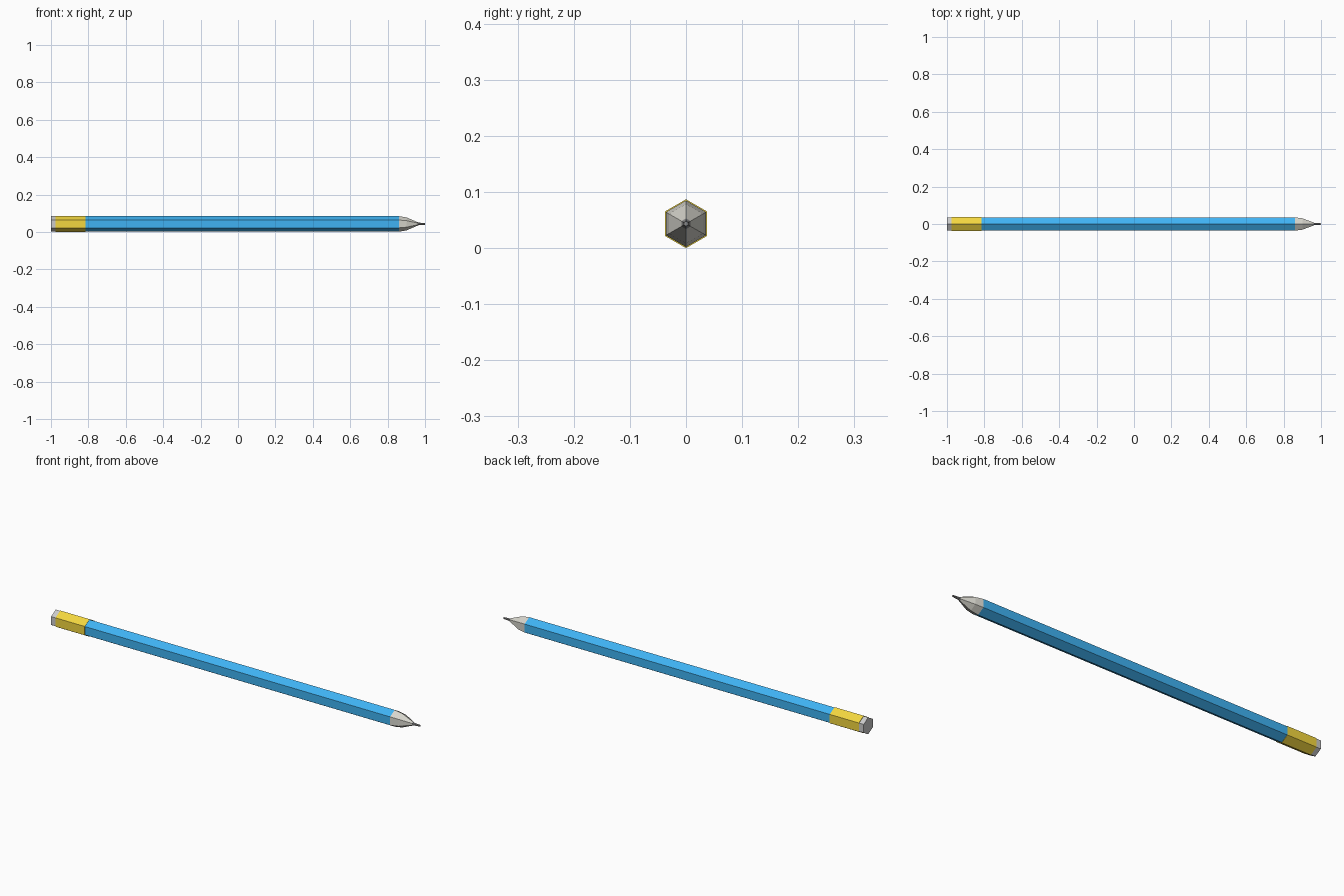
import bpy, bmesh, math

if "Cube" in bpy.data.objects:
    bpy.data.objects.remove(bpy.data.objects["Cube"])

CZ = 0.0435   # height of the pencil axis
SIDES = 6


def material(name, rgb):
    m = bpy.data.materials.new(name)
    m.diffuse_color = (*rgb, 1)
    m.use_nodes = True
    m.node_tree.nodes["Principled BSDF"].inputs["Base Color"].default_value = m.diffuse_color
    return m


def hex_loft(name, profile, mat=None):
    """Hexagonal solid along x from (x, corner radius) stations."""
    bm = bmesh.new()
    rings = []
    for x, r in profile:
        angles = [math.pi / 2 + i * math.tau / SIDES for i in range(SIDES)]
        rings.append([bm.verts.new((x, r * math.cos(a), CZ + r * math.sin(a)))
                      for a in angles])
    for a, b in zip(rings, rings[1:]):
        for i in range(SIDES):
            j = (i + 1) % SIDES
            bm.faces.new((a[i], a[j], b[j], b[i]))
    bm.faces.new(rings[0])
    bm.faces.new(rings[-1])
    bmesh.ops.recalc_face_normals(bm, faces=bm.faces)
    me = bpy.data.meshes.new(name)
    bm.to_mesh(me)
    bm.free()
    ob = bpy.data.objects.new(name, me)
    bpy.context.collection.objects.link(ob)
    if mat:
        me.materials.append(mat)
    return ob


blue = material("blue_paint", (0.05, 0.45, 0.90))
gold = material("gold_metal", (0.90, 0.68, 0.05))
wood = material("bare_wood", (0.68, 0.67, 0.61))
lead = material("dark_lead", (0.25, 0.25, 0.25))

# Eraser end, metal band and painted shaft
hex_loft("eraser", [(-1.0, 0.0415), (-0.975, 0.0415)])
hex_loft("ferrule", [(-0.975, 0.0435), (-0.815, 0.0435)], gold)
hex_loft("shaft", [(-0.815, 0.0415), (0.86, 0.0415)], blue)

# Sharpened wood and lead point
hex_loft("wood_tip", [(0.86, 0.0415), (0.90, 0.035), (0.96, 0.0095)], wood)
hex_loft("lead", [(0.96, 0.0095), (0.965, 0.007), (1.0, 0.0045)], lead)
